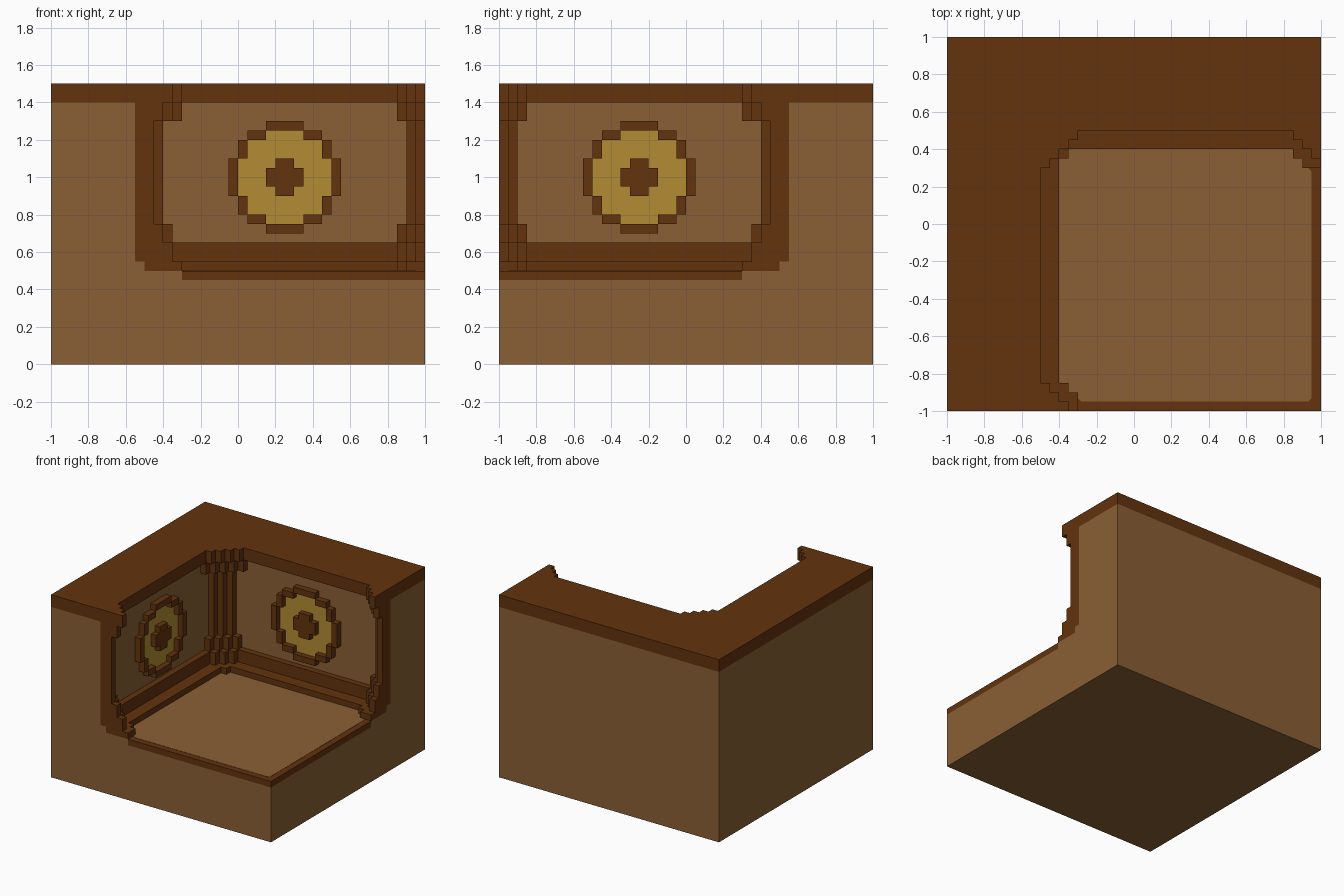
import bpy, bmesh

cube = bpy.data.objects.get("Cube")
if cube:
    bpy.data.objects.remove(cube, do_unlink=True)


def material(name, rgb):
    lin = [((c / 255 + 0.055) / 1.055) ** 2.4 if c > 10 else c / 255 / 12.92 for c in rgb]
    m = bpy.data.materials.new(name)
    m.use_nodes = True
    m.diffuse_color = (*lin, 1)
    m.node_tree.nodes["Principled BSDF"].inputs["Base Color"].default_value = (*lin, 1)
    return m


LIGHT = material("light brown", (138, 96, 53))
DARK = material("dark brown", (99, 51, 13))
GOLD = material("gold", (179, 140, 52))
C = 0.05  # size of one stair step


def prisms(name, outlines, lo, hi, mat, place=lambda a, b, h: (a, b, h)):
    """Extrude flat outlines from lo to hi; place maps them into space."""
    bm = bmesh.new()
    for pts in outlines:
        clean = [p for i, p in enumerate(pts)
                 if abs(p[0] - pts[i - 1][0]) + abs(p[1] - pts[i - 1][1]) > 1e-5]
        rings = [[bm.verts.new(place(a, b, h)) for a, b in clean] for h in (lo, hi)]
        n = len(clean)
        for r in rings:
            bm.faces.new(r)
        for i in range(n):
            j = (i + 1) % n
            bm.faces.new((rings[0][i], rings[0][j], rings[1][j], rings[1][i]))
    bmesh.ops.recalc_face_normals(bm, faces=bm.faces[:])
    me = bpy.data.meshes.new(name)
    bm.to_mesh(me)
    bm.free()
    me.materials.append(mat)
    ob = bpy.data.objects.new(name, me)
    bpy.context.collection.objects.link(ob)
    return ob


def rect(x0, x1, y0, y1):
    return [(x0, y0), (x1, y0), (x1, y1), (x0, y1)]


def swap(pts):
    """Mirror a plan outline from the back wall to the side wall."""
    return [(-y, -x) for x, y in reversed(pts)]


def ell(d, outer=1.0):
    """L-shaped plan of the two walls, with inner faces at distance d."""
    return [(-outer, -1), (-d, -1), (-d, d), (1, d), (1, outer), (-outer, outer)]


def corner_stair(n, b):
    """Stair across the inner corner, rising from wall level b."""
    pts = [(-0.5 + C * b, 0.5 - C * (n - b))]
    for j in range(n - 1 - b, b - 1, -1):
        x = -0.5 + C * (n - j)
        pts += [(x, 0.5 - C * (j + 1)), (x, 0.5 - C * j)]
    return pts


def end_stair(m, b, cap=9):
    """Stair at the open end of the back wall, m steps long."""
    pts = []
    for k in range(1, m + 1):
        x = 1 - C * (m - k + 1)
        pts += [(x, 0.5 - C * min(b + k - 1, cap)), (x, 0.5 - C * min(b + k, cap))]
    return pts + [(1, 0.5 - C * min(b + m, cap))]


def full_trim(n, m, b, outer, cap=9):
    end = end_stair(m, b, cap)
    return swap(end) + corner_stair(n, b) + end + [(1, outer), (-outer, outer), (-outer, -1)]


def post_trim(n, m):
    """Separate corner post and end posts standing off the wall panels."""
    end = end_stair(m, -1) + [(1, 0.55)]
    return [corner_stair(n, -1) + [(-0.55, 0.55)], end, swap(end)]


# Light body: base and walls
prisms("base", [rect(-1, 1, -1, 1)], 0, 0.45, LIGHT)
prisms("wall_foot", [ell(0.3)], 0.45, 0.5, LIGHT)
prisms("wall_skirt", [ell(0.5)], 0.5, 0.55, LIGHT)
prisms("walls", [ell(0.55)], 0.55, 1.4, LIGHT)

# Floor edge and floor panel with clipped outer corners
prisms("floor_edge", [rect(-0.3, 1, -1, 0.3)], 0.45, 0.5, DARK)
prisms("floor_panel", [[(-0.4, 0.4), (-0.4, -0.85), (-0.3, -0.93), (-0.28, -0.95),
                        (0.93, -0.95), (0.95, -0.93), (0.95, 0.28), (0.93, 0.3),
                        (0.85, 0.4)]], 0.499, 0.502, LIGHT)

# Stepped dark trim, from floor to top
prisms("floor_molding", [full_trim(5, 3, 2, 0.5, cap=4)], 0.5, 0.55, DARK)
prisms("lower_molding", [full_trim(3, 3, 0, 0.55)], 0.55, 0.65, DARK)
prisms("lower_posts", post_trim(2, 3), 0.65, 0.75, DARK)
prisms("middle_posts", post_trim(1, 2), 0.75, 1.3, DARK)
prisms("upper_posts", post_trim(3, 3), 1.3, 1.4, DARK)
prisms("top_band", [full_trim(4, 3, 0, 1.0)], 1.4, 1.5, DARK)


# Round ornaments on both walls
def round_outline(quad):
    """Repeat one quadrant of a stepped disc four times."""
    pts = []
    for sx, sz, step in ((1, 1, 1), (-1, 1, -1), (-1, -1, 1), (1, -1, -1)):
        pts += [(0.25 + sx * x, 1 + sz * z) for x, z in quad[::step]]
    return pts


disc = round_outline([(0.25, 0.1), (0.2, 0.1), (0.2, 0.2), (0.1, 0.2), (0.1, 0.25)])
hub = round_outline([(0.1, 0.05), (0.05, 0.05), (0.05, 0.1)])
ring = []
for s in (-1, 1):
    ring.append(rect(0.15, 0.35, 1 + s * 0.25, 1 + s * 0.3))
    ring.append(rect(0.25 + s * 0.25, 0.25 + s * 0.3, 0.9, 1.1))
    for t in (-1, 1):
        ring.append(rect(0.25 + s * 0.1, 0.25 + s * 0.2, 1 + t * 0.2, 1 + t * 0.25))
        ring.append(rect(0.25 + s * 0.2, 0.25 + s * 0.25, 1 + t * 0.1, 1 + t * 0.2))

for side, place in (("back", lambda u, z, d: (u, d, z)),
                    ("side", lambda u, z, d: (-d, -u, z))):
    prisms(side + "_ornament_disc", [disc], 0.545, 0.552, GOLD, place)
    prisms(side + "_ornament_hub", [hub], 0.5, 0.552, DARK, place)
    prisms(side + "_ornament_ring", ring, 0.5, 0.552, DARK, place)
